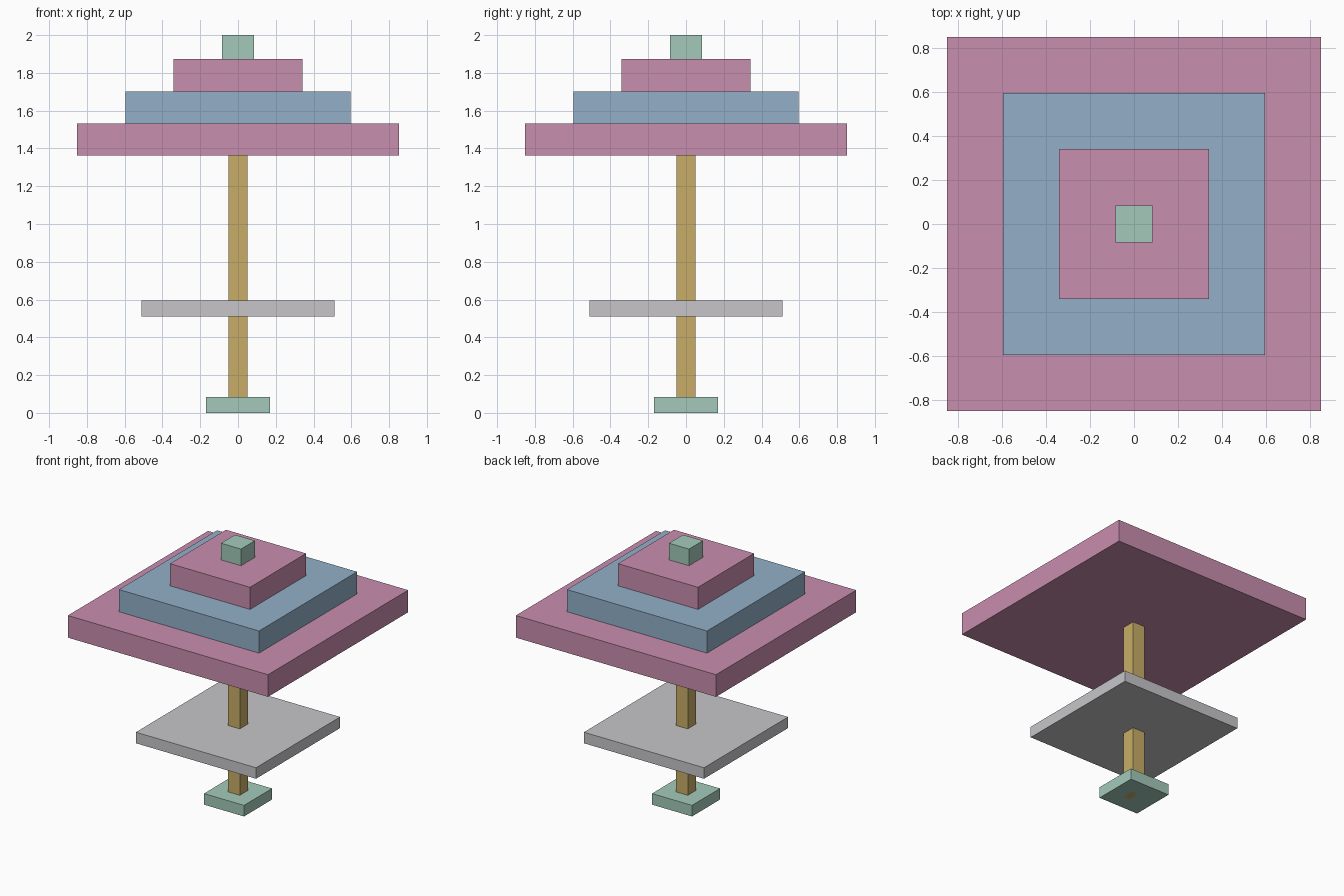
import bpy

if "Cube" in bpy.data.objects:
    bpy.data.objects.remove(bpy.data.objects["Cube"])

U = 2 / 11.75  # design unit: total height is 11.75 units


def material(name, rgb):
    """Flat colour from 0-255 display values, converted to linear."""
    lin = [((c / 255 + 0.055) / 1.055) ** 2.4 for c in rgb]
    m = bpy.data.materials.new(name)
    m.diffuse_color = (*lin, 1)
    m.use_nodes = True
    m.node_tree.nodes["Principled BSDF"].inputs["Base Color"].default_value = m.diffuse_color
    return m


pink = material("pink", (201, 142, 174))
blue = material("blue", (147, 176, 201))
green = material("pale green", (163, 202, 186))
grey = material("light grey", (199, 197, 201))
gold = material("gold", (200, 174, 104))


def slab(name, half, z0, z1, mat):
    """Square slab centred on the axis, sizes in design units."""
    bpy.ops.mesh.primitive_cube_add(size=1, location=(0, 0, (z0 + z1) / 2 * U))
    ob = bpy.context.object
    ob.name = name
    ob.scale = (2 * half * U, 2 * half * U, (z1 - z0) * U)
    bpy.ops.object.transform_apply(location=False, rotation=False, scale=True)
    ob.data.materials.append(mat)


# Stand: foot, pole and table top
slab("foot", 1, 0, 0.5, green)
slab("pole", 0.3, 0, 8, gold)
slab("table_top", 3, 3, 3.5, grey)

# Stepped canopy with a cap
slab("canopy_lower", 5, 8, 9, pink)
slab("canopy_middle", 3.5, 9, 10, blue)
slab("canopy_upper", 2, 10, 11, pink)
slab("cap", 0.5, 11, 11.75, green)
